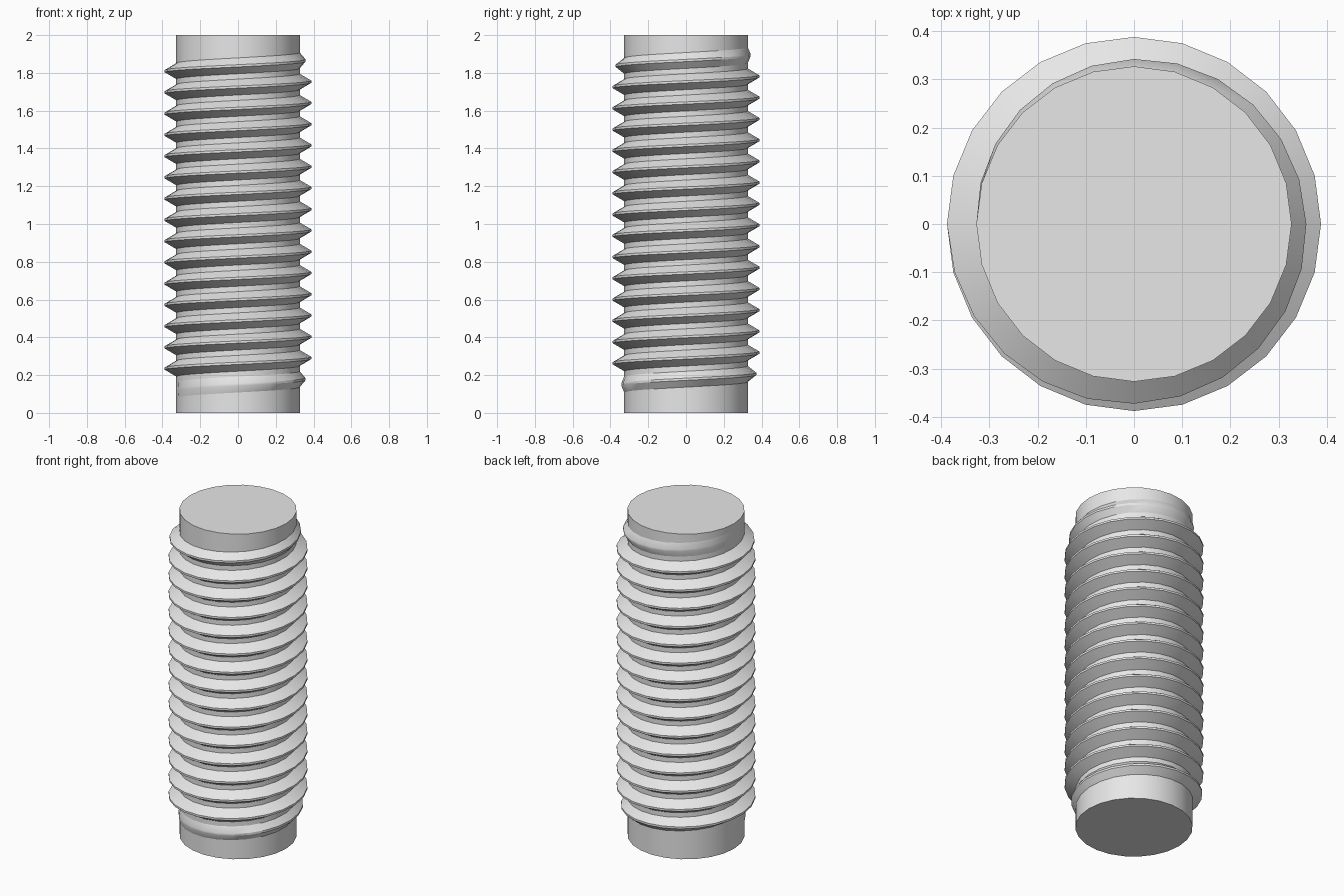
import bpy, bmesh, math

SIDES, TURNS, PITCH = 24, 16, 0.1125
ROOT_R, CREST_R = 0.327, 0.388
START_Z, HEIGHT = 0.122, 2.0
ROOT_HALF, CREST_HALF = 0.042, 0.006   # half widths of the ridge at root and crest

cube = bpy.data.objects.get("Cube")
if cube:
    bpy.data.objects.remove(cube, do_unlink=True)

steel = bpy.data.materials.new("light_grey_steel")
steel.use_nodes = True
grey = (0.8, 0.8, 0.8, 1)
steel.diffuse_color = grey
steel.node_tree.nodes["Principled BSDF"].inputs["Base Color"].default_value = grey


def finish(obj):
    obj.data.materials.append(steel)
    bpy.ops.object.select_all(action='DESELECT')
    obj.select_set(True)
    bpy.context.view_layer.objects.active = obj
    bpy.ops.object.shade_smooth_by_angle(angle=math.radians(30))


# Plain shaft, with a corner on each axis
bpy.ops.mesh.primitive_cylinder_add(vertices=SIDES, radius=ROOT_R, depth=HEIGHT,
                                    location=(0, 0, HEIGHT / 2))
shaft = bpy.context.object
shaft.name = "shaft"
finish(shaft)

# Right-handed ridge that fades in and out over its first and last turns
bm = bmesh.new()
steps = SIDES * TURNS
previous = None
for i in range(steps + 1):
    angle = math.pi + math.tau * i / SIDES
    z = START_Z + PITCH * i / SIDES
    fade = min(1, i / SIDES, (steps - i) / SIDES)
    crest = ROOT_R + (CREST_R - ROOT_R) * fade
    profile = [(ROOT_R, -ROOT_HALF), (crest, -CREST_HALF),
               (crest, CREST_HALF), (ROOT_R, ROOT_HALF)]
    ring = [bm.verts.new((r * math.cos(angle), r * math.sin(angle), z + dz))
            for r, dz in profile]
    if previous:
        for k in range(len(ring) - 1):
            bm.faces.new((previous[k], ring[k], ring[k + 1], previous[k + 1]))
    previous = ring
mesh = bpy.data.meshes.new("thread")
bm.to_mesh(mesh)
bm.free()
thread = bpy.data.objects.new("thread", mesh)
bpy.context.collection.objects.link(thread)
finish(thread)
